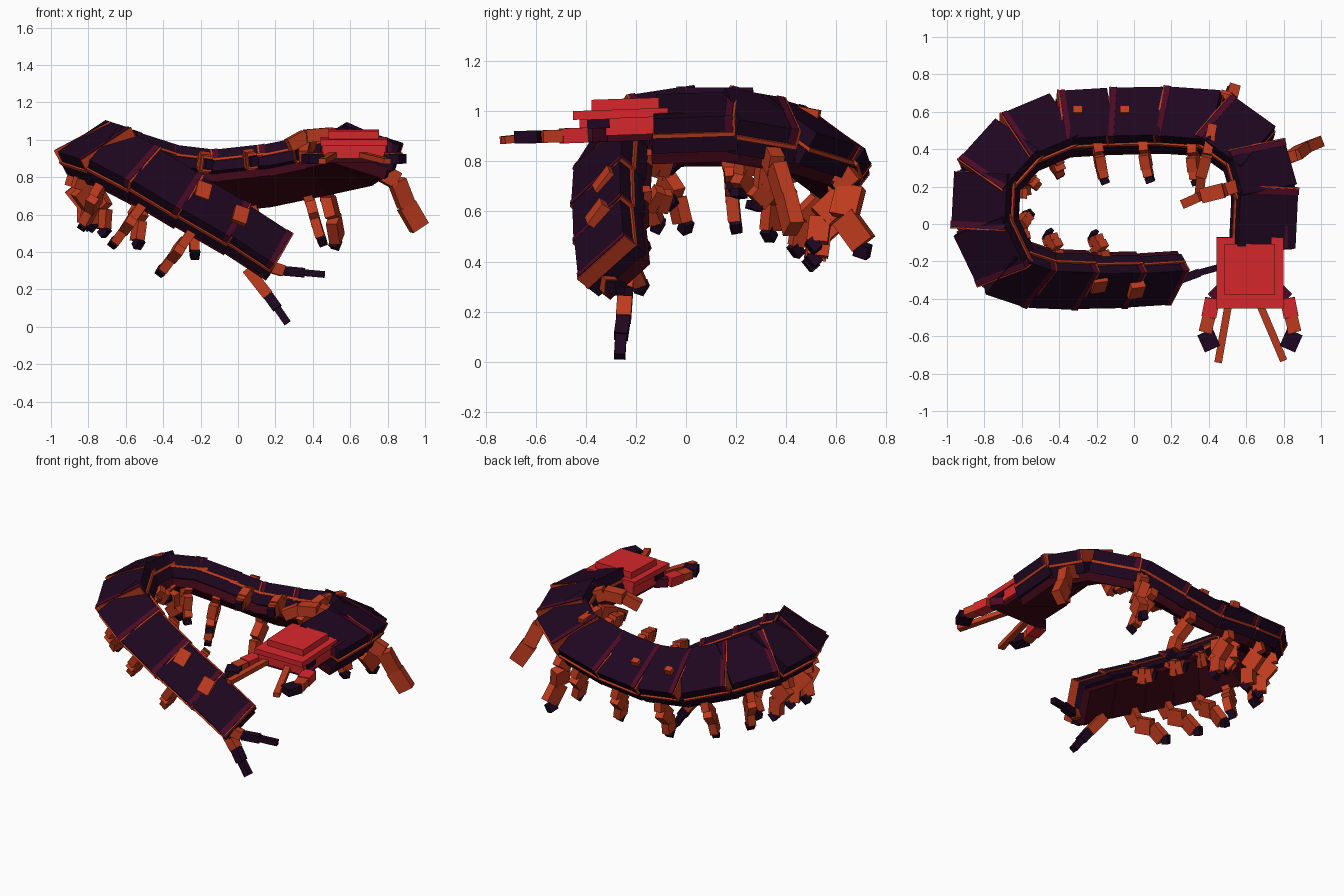
import bpy
from mathutils import Vector, Matrix
from math import radians, sin, cos

if "Cube" in bpy.data.objects:
    bpy.data.objects.remove(bpy.data.objects["Cube"])


def material(name, rgb):
    m = bpy.data.materials.new(name)
    m.use_nodes = True
    m.diffuse_color = (*rgb, 1)
    m.node_tree.nodes["Principled BSDF"].inputs["Base Color"].default_value = (*rgb, 1)
    return m


PURPLE = material("dark purple shell", (0.013, 0.002, 0.014))
MAROON = material("maroon band", (0.07, 0.003, 0.018))
BELLY = material("dark red belly", (0.045, 0.002, 0.008))
ORANGE = material("burnt orange", (0.52, 0.044, 0.013))
RED = material("bright red", (0.68, 0.02, 0.025))
UP = (0, 0, 1)


def box(name, centre, size, mat, frame):
    """Cuboid placed at centre inside the given frame."""
    bpy.ops.mesh.primitive_cube_add(size=1)
    ob = bpy.context.object
    ob.name = name
    ob.data.materials.append(mat)
    ob.matrix_world = frame @ Matrix.Translation(centre) @ Matrix.Diagonal((*size, 1))


def axes(origin, x, y, z):
    return Matrix.Translation(origin) @ Matrix((x, y, z)).transposed().to_4x4()


def rod(name, a, b, width, depth, mat, side):
    """Cuboid running from a to b, with its width along side."""
    a, b, side = Vector(a), Vector(b), Vector(side)
    y = (b - a).normalized()
    z = side.cross(y).normalized()
    box(name, (0, 0, 0), (width, (b - a).length, depth), mat, axes((a + b) / 2, y.cross(z), y, z))


def chain(name, points, sizes, mats, side):
    """Jointed limb, one cuboid per pair of points."""
    for i, (a, b) in enumerate(zip(points, points[1:])):
        rod(f"{name}_{i + 1}", a, b, *sizes[i], mats[i], side)


# Spine: top centre of each joint and the outward bank in degrees
SPINE = [
    (0.71, -0.12, 1.02, 14), (0.725, 0.19, 1.03, 21), (0.66, 0.42, 0.99, 27),
    (0.43, 0.585, 0.94, 32), (0.14, 0.605, 0.88, 37), (-0.13, 0.60, 0.85, 37),
    (-0.38, 0.585, 0.88, 37), (-0.63, 0.48, 0.96, 32), (-0.82, 0.27, 1.02, 28),
    (-0.835, -0.02, 1.02, 28), (-0.71, -0.28, 0.98, 36), (-0.50, -0.35, 0.87, 45),
    (-0.25, -0.36, 0.72, 48), (0.01, -0.355, 0.57, 48), (0.24, -0.34, 0.42, 48)]

# Layers of a body segment: name, width, extra length, top, bottom, colour
LAYERS = [
    ("shell_plate", 0.31, 0.01, 0.0, -0.065, PURPLE),
    ("rim", 0.334, 0.02, -0.062, -0.078, ORANGE),
    ("side_plate", 0.32, 0.03, -0.075, -0.14, PURPLE),
    ("belly", 0.27, 0.04, -0.13, -0.19, BELLY)]

# Leg paths across the body: distance from the middle, height
OUTER = [(0.10, -0.13), (0.18, -0.21), (0.16, -0.32), (0.21, -0.41), (0.20, -0.45)]
REACHING = [(0.12, -0.09), (0.20, -0.11), (0.25, -0.17), (0.29, -0.20), (0.31, -0.22)]
HANGING = [(0.07, -0.15), (0.11, -0.23), (0.06, -0.31), (0.07, -0.38), (0.06, -0.41)]
STUB = [(0.10, -0.13), (0.13, -0.17), (0.14, -0.21), (0.16, -0.25), (0.16, -0.27)]
INNER = {4: REACHING, 5: REACHING, 6: REACHING, 7: HANGING, 8: HANGING, 9: HANGING,
         10: STUB, 11: STUB, 12: STUB, 13: STUB}
LEG_SIZES = [(0.05, 0.085), (0.055, 0.1), (0.05, 0.085), (0.045, 0.055)]
LEG_MATS = [ORANGE, ORANGE, ORANGE, PURPLE]

for n, (p, q) in enumerate(zip(SPINE, SPINE[1:]), 1):
    a, b = Vector(p[:3]), Vector(q[:3])
    t = (b - a).normalized()
    out = t.cross(Vector(UP)).normalized()
    up = out.cross(t)
    bank = radians((p[3] + q[3]) / 2)
    side = out * cos(bank) - up * sin(bank)
    frame = axes((a + b) / 2, side, t, side.cross(t))
    length = (b - a).length
    s = 1.04 if n < 11 else 1.0 - 0.05 * (n - 11)
    for name, width, extra, top, bottom, mat in LAYERS:
        box(f"{name}_{n}", (0, 0, s * (top + bottom) / 2),
            (s * width, length + extra, s * (top - bottom)), mat, frame)
    # Joint band and thin orange seam at the rear of the plate
    box(f"joint_band_{n}", (0, length / 2 - 0.015, -0.034 * s), (0.316 * s, 0.03, 0.074 * s), MAROON, frame)
    box(f"seam_{n}", (0, length / 2 + 0.006, -0.035 * s), (0.324 * s, 0.01, 0.07 * s), ORANGE, frame)

    # Legs on both sides of the body
    legs = []
    if n in INNER:
        legs.append(("inner", -1, INNER[n]))
    if 3 < n < 14:
        legs.append(("outer", 1, OUTER))
    for word, sign, path in legs:
        pts = [frame @ Vector((sign * x, -0.04 - 0.01 * i, z)) for i, (x, z) in enumerate(path)]
        chain(f"{word}_leg_{n}", pts, LEG_SIZES, LEG_MATS, t)

# Raised inner legs behind the head
chain("raised_leg_front", [(0.62, 0.23, 0.97), (0.48, 0.18, 1.03), (0.36, 0.15, 1.02), (0.27, 0.11, 0.97)],
      [(0.08, 0.07), (0.07, 0.08), (0.07, 0.05)], [ORANGE] * 3, UP)
chain("raised_leg_rear", [(0.42, 0.53, 0.97), (0.39, 0.37, 1.0), (0.36, 0.26, 0.96), (0.35, 0.17, 0.91)],
      [(0.07, 0.05), (0.08, 0.06), (0.07, 0.05)], [ORANGE] * 3, UP)
# Outer legs swung wide on the second and third segments
chain("wide_leg_front", [(0.74, 0.33, 0.84), (0.85, 0.36, 0.78), (0.90, 0.40, 0.65), (0.97, 0.43, 0.53)],
      [(0.06, 0.09), (0.06, 0.09), (0.06, 0.1)], [ORANGE] * 3, (-0.35, 0.94, 0))
chain("wide_leg_rear", [(0.47, 0.58, 0.8), (0.48, 0.66, 0.7), (0.51, 0.63, 0.58), (0.53, 0.71, 0.47), (0.51, 0.7, 0.42)],
      [(0.06, 0.1), (0.06, 0.11), (0.06, 0.1), (0.045, 0.06)], LEG_MATS, (0.95, -0.3, 0))
# Leg tops showing through the plates
for i, c in enumerate([(-0.20, -0.35, 0.68), (0.0, -0.38, 0.55)], 1):
    rod(f"leg_top_{i}", c, Vector(c) + Vector((0.02, 0.06, 0.08)), 0.08, 0.05, ORANGE, (0.86, 0, -0.5))
for i, c in enumerate([(-0.05, 0.595, 0.83), (-0.3, 0.595, 0.84)], 1):
    rod(f"back_leg_top_{i}", c, Vector(c) + Vector((0, 0.02, 0.05)), 0.05, 0.04, ORANGE, (1, 0, 0))

# Head: stacked slabs, slightly pitched
head = Matrix.Translation((0.62, -0.26, 0.96)) @ Matrix.Rotation(radians(2), 4, 'X')
box("head_crown", (0, 0.02, 0.065), (0.27, 0.27, 0.05), RED, head)
box("head_plate", (0, 0, 0.03), (0.36, 0.38, 0.035), RED, head)
box("head_block", (0, 0.01, -0.015), (0.34, 0.35, 0.08), RED, head)
box("head_underside", (0, 0.02, -0.065), (0.30, 0.32, 0.03), BELLY, head)
box("neck", (0.07, 0.19, -0.04), (0.26, 0.12, 0.13), MAROON, head)
for s, word in ((-1, "right"), (1, "left")):
    box(f"{word}_eye", (s * 0.17, -0.09, 0), (0.018, 0.09, 0.05), PURPLE, head)
    # Jointed fangs curling forward
    pts = [(s * x, y, z) for x, y, z in [
        (0.14, -0.08, -0.05), (0.2, -0.14, -0.05), (0.22, -0.24, -0.05),
        (0.24, -0.32, -0.05), (0.2, -0.41, -0.05)]]
    chain(f"{word}_fang", [head @ Vector(p) for p in pts],
          [(0.055, 0.07), (0.06, 0.08), (0.05, 0.07), (0.05, 0.09)], [MAROON, RED, ORANGE, PURPLE], UP)

# Antennae
rod("right_antenna", (0.51, -0.40, 0.92), (0.45, -0.74, 0.885), 0.03, 0.04, ORANGE, UP)
rod("left_antenna", (0.66, -0.40, 0.92), (0.80, -0.73, 0.885), 0.03, 0.04, ORANGE, UP)

# Tail prongs
chain("upper_prong", [(0.14, -0.33, 0.33), (0.24, -0.30, 0.30), (0.35, -0.26, 0.29), (0.46, -0.23, 0.28)],
      [(0.06, 0.05), (0.05, 0.045), (0.035, 0.035)], [ORANGE, PURPLE, PURPLE], UP)
chain("lower_prong", [(0.05, -0.24, 0.31), (0.16, -0.25, 0.17), (0.21, -0.26, 0.1), (0.265, -0.265, 0.02)],
      [(0.06, 0.06), (0.055, 0.055), (0.045, 0.04)], [ORANGE, PURPLE, PURPLE], (0, 1, 0))
